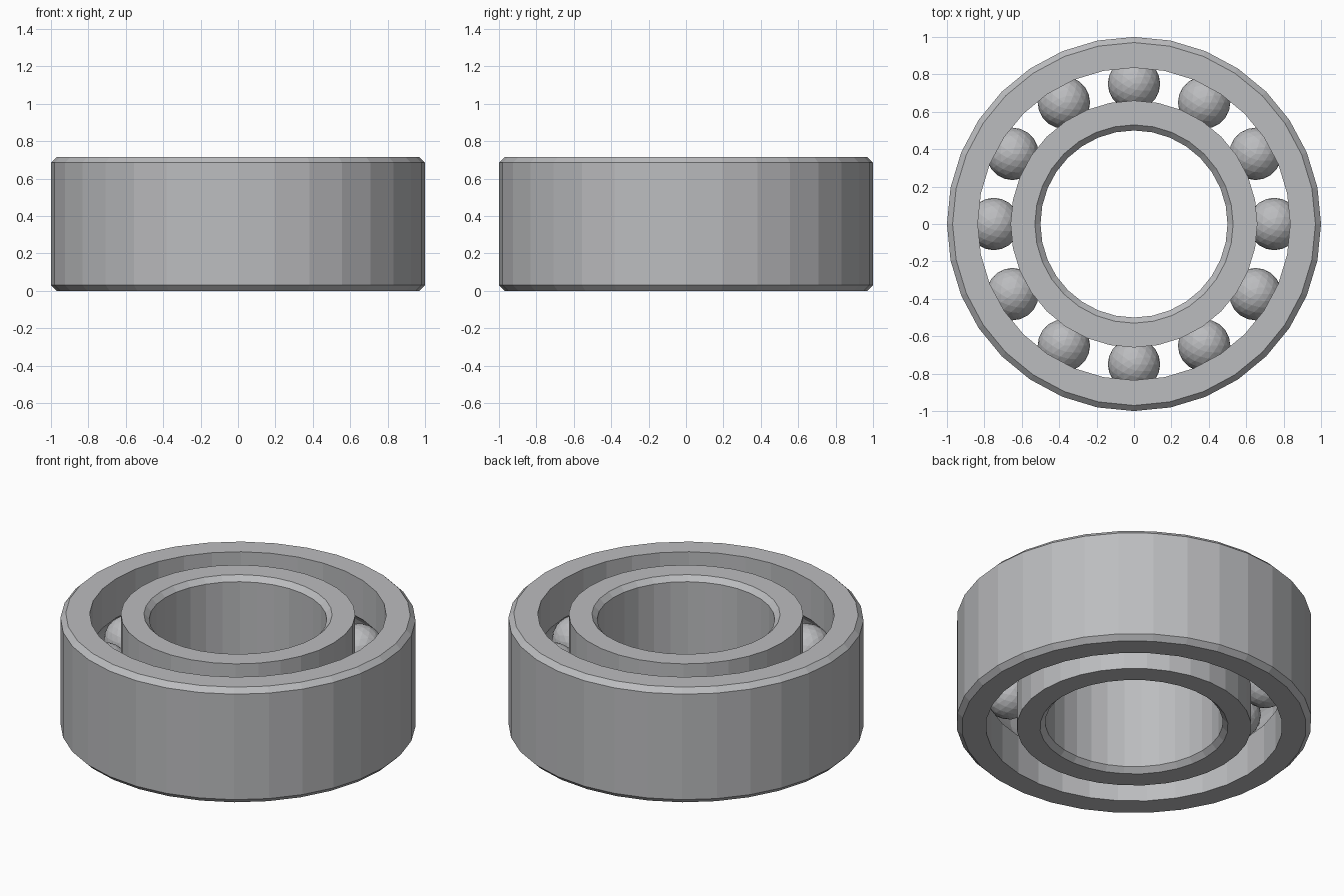
import bpy, bmesh
from math import sin, cos, pi, asin, sqrt
from mathutils import Matrix

cube = bpy.data.objects.get("Cube")
if cube:
    bpy.data.objects.remove(cube)

HEIGHT, MID = 0.715, 0.3575
SIDES, BALLS = 32, 12
PITCH, BALL_R = 0.75, 0.14
CHAMFER = 0.03

steel = bpy.data.materials.new("steel grey")
steel.use_nodes = True
colour = (0.5, 0.505, 0.52, 1)
steel.diffuse_color = colour
steel.node_tree.nodes["Principled BSDF"].inputs["Base Color"].default_value = colour


def add_object(name, bm):
    mesh = bpy.data.meshes.new(name)
    bmesh.ops.recalc_face_normals(bm, faces=bm.faces)
    bm.to_mesh(mesh)
    bm.free()
    mesh.materials.append(steel)
    obj = bpy.data.objects.new(name, mesh)
    bpy.context.collection.objects.link(obj)
    return obj


def groove(race_r, steps=8):
    """Arc of the ball track, from low to high, meeting the race wall."""
    side = 1 if race_r > PITCH else -1
    radius = BALL_R + 0.002
    half = asin(sqrt(radius ** 2 - (race_r - PITCH) ** 2) / radius)
    angles = [half * (2 * i / steps - 1) for i in range(steps + 1)]
    return [(PITCH + side * radius * cos(a), MID + radius * sin(a)) for a in angles]


def ring(name, race_r, wall_r):
    """Turn a closed profile: grooved race wall and chamfered plain wall."""
    c = CHAMFER if wall_r > race_r else -CHAMFER
    profile = [(race_r, 0)] + groove(race_r) + [
        (race_r, HEIGHT), (wall_r - c, HEIGHT), (wall_r, HEIGHT - CHAMFER),
        (wall_r, CHAMFER), (wall_r - c, 0)]
    bm = bmesh.new()
    loops = []
    for i in range(SIDES):
        a = 2 * pi * i / SIDES
        loops.append([bm.verts.new((r * cos(a), r * sin(a), z)) for r, z in profile])
    n = len(profile)
    for i, loop in enumerate(loops):
        nxt = loops[(i + 1) % SIDES]
        for j in range(n):
            k = (j + 1) % n
            bm.faces.new((loop[j], nxt[j], nxt[k], loop[k]))
    return add_object(name, bm)


# Rings
ring("outer_ring", 0.835, 1.0)
ring("inner_ring", 0.66, 0.5)

# Balls
for i in range(BALLS):
    a = 2 * pi * i / BALLS
    bm = bmesh.new()
    place = Matrix.Translation((PITCH * cos(a), PITCH * sin(a), MID))
    bmesh.ops.create_icosphere(bm, subdivisions=3, radius=BALL_R, matrix=place)
    add_object(f"ball_{i + 1}", bm)
